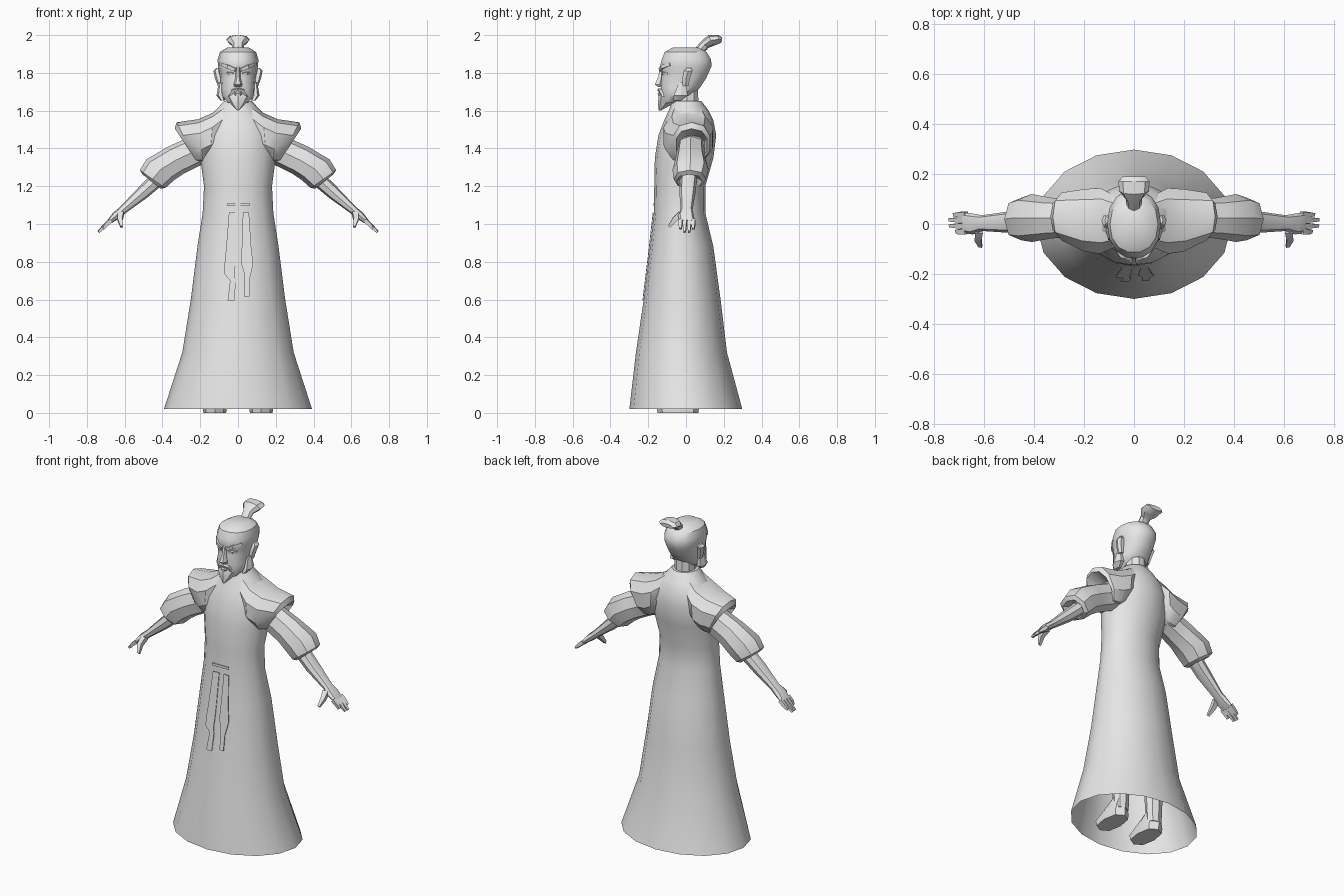
import bpy, bmesh, math
from mathutils import Vector

grey = bpy.data.materials.new("plain grey")
grey.diffuse_color = (0.8, 0.8, 0.8, 1)


def loft(name, rings, caps=(True, True), mirror=False):
    """Skin a list of equal-length point rings into one object."""
    bm = bmesh.new()
    vs = [[bm.verts.new(p) for p in r] for r in rings]
    n = len(rings[0])
    for a, b in zip(vs, vs[1:]):
        for i in range(n):
            j = (i + 1) % n
            bm.faces.new((a[i], a[j], b[j], b[i]))
    if caps[0]:
        bm.faces.new(vs[0][::-1])
    if caps[1]:
        bm.faces.new(vs[-1])
    bmesh.ops.recalc_face_normals(bm, faces=bm.faces)
    return finish(name, bm, mirror)


def finish(name, bm, mirror=False):
    me = bpy.data.meshes.new(name)
    bm.to_mesh(me)
    bm.free()
    me.materials.append(grey)
    ob = bpy.data.objects.new(name, me)
    bpy.context.collection.objects.link(ob)
    if mirror:
        ob.modifiers.new("mirror", "MIRROR").use_mirror_merge = False
    return ob


def soft(v, e):
    return math.copysign(abs(v) ** e, v)


def level(z, w, y0, y1, n=16, x=0.0, e=1.0):
    """Horizontal ring: half width w, front y0, back y1."""
    out = []
    for i in range(n):
        a = math.tau * i / n
        out.append((x + w * soft(math.cos(a), e),
                    (y0 + y1) / 2 + (y1 - y0) / 2 * soft(math.sin(a), e), z))
    return out


def slice_(top, bot, y0, y1, n=8, e=0.85):
    """Ring across a limb, given its top and bottom as (x, z)."""
    t, b = Vector((top[0], 0, top[1])), Vector((bot[0], 0, bot[1]))
    c, u = (t + b) / 2, (t - b) / 2
    out = []
    for i in range(n):
        a = math.tau * i / n
        p = c + u * soft(math.cos(a), e)
        out.append((p.x, (y0 + y1) / 2 + (y1 - y0) / 2 * soft(math.sin(a), e), p.z))
    return out


def stick(name, pts, mirror=True):
    """Tapered square bar through (x, y, z, radius) points."""
    rings = []
    d = (Vector(pts[-1][:3]) - Vector(pts[0][:3])).normalized()
    s = d.cross(Vector((0, 1, 0.2))).normalized()
    t = d.cross(s)
    for x, y, z, r in pts:
        c = Vector((x, y, z))
        rings.append([c + s * r + t * r, c + s * r - t * r, c - s * r - t * r, c - s * r + t * r])
    return loft(name, rings, mirror=mirror)


# Long robe, open at the hem
ROBE = [(.02, .392, -.30, .298), (.32, .295, -.265, .217), (.6, .25, -.224, .183),
        (.88, .215, -.19, .145), (1.06, .187, -.17, .102), (1.2, .18, -.168, .102),
        (1.35, .2, -.165, .145), (1.47, .2, -.146, .16), (1.55, .17, -.115, .145),
        (1.6, .12, -.092, .12), (1.65, .075, -.075, .082)]
loft("robe", [level(*r) for r in ROBE], caps=(False, True))
loft("neck", [level(1.62, .062, -.06, .07, 10), level(1.74, .06, -.05, .065, 10)])

# Flared vest shoulders, folded in at the armhole
loft("vest_shoulder", [
    slice_((.07, 1.635), (.1, 1.38), -.10, .12, 10),
    slice_((.13, 1.59), (.15, 1.34), -.125, .15, 10),
    slice_((.21, 1.555), (.185, 1.32), -.115, .145, 10),
    slice_((.325, 1.538), (.215, 1.32), -.07, .13, 10),
    slice_((.335, 1.505), (.22, 1.335), -.055, .115, 10),
    slice_((.25, 1.47), (.2, 1.35), -.04, .10, 10)], mirror=True)

# Puffed sleeve with the cuff turned inwards
loft("sleeve", [
    slice_((.2, 1.49), (.17, 1.32), -.045, .105),
    slice_((.27, 1.455), (.21, 1.305), -.05, .10),
    slice_((.37, 1.41), (.29, 1.265), -.058, .105),
    slice_((.485, 1.342), (.335, 1.235), -.072, .12),
    slice_((.52, 1.285), (.385, 1.19), -.065, .105),
    slice_((.505, 1.262), (.41, 1.188), -.05, .085),
    slice_((.46, 1.27), (.40, 1.215), -.03, .06)], mirror=True)

# Forearm and palm
loft("forearm", [
    slice_((.445, 1.275), (.39, 1.215), -.03, .06),
    slice_((.53, 1.19), (.48, 1.14), -.035, .05),
    slice_((.625, 1.09), (.592, 1.06), -.028, .035),
    slice_((.662, 1.06), (.628, 1.03), -.042, .042),
    slice_((.69, 1.022), (.668, 1.005), -.036, .046)], mirror=True)

# Fingers and thumb
for i, (y, tx, tz) in enumerate([(-.03, .712, .975), (-.007, .738, .958),
                                 (.017, .74, .958), (.038, .722, .975)]):
    stick("finger_%d" % (i + 1), [(.672, y, 1.02, .011), (.7, y, .995, .010), (tx, y, tz, .006)])
stick("thumb", [(.62, -.025, 1.055, .016), (.625, -.06, 1.025, .013), (.615, -.09, .985, .007)])

# Head
loft("head", [level(*r, n=14, e=.9) for r in [
    (1.64, .05, -.125, -.05), (1.68, .088, -.13, .03), (1.72, .09, -.135, .075),
    (1.77, .094, -.133, .108), (1.805, .1, -.128, .125), (1.835, .106, -.14, .138),
    (1.87, .108, -.132, .136), (1.91, .096, -.115, .112), (1.935, .055, -.07, .07)]])

# Ears and side whiskers
loft("ear", [level(1.73, .012, -.02, .015, 6, .095), level(1.775, .02, -.022, .025, 6, .103),
             level(1.81, .018, -.015, .038, 6, .112), level(1.825, .008, 0, .03, 6, .108)], mirror=True)
loft("side_whisker", [level(1.655, .012, -.07, -.02, 6, .082), level(1.68, .022, -.07, .015, 6, .092),
                      level(1.75, .012, -.04, .0, 6, .09)], mirror=True)

# Pointed beard
loft("beard", [level(1.6, .004, -.145, -.135, 8), level(1.635, .038, -.148, -.07, 8),
               level(1.675, .066, -.146, -.04, 8), level(1.70, .05, -.138, -.04, 8)])

# Nose, brows, eyes and mouth
loft("nose", [level(1.725, .02, -.15, -.11, 6), level(1.738, .023, -.168, -.11, 6),
              level(1.78, .012, -.15, -.11, 6), level(1.83, .012, -.138, -.11, 6)])
stick("brow", [(.012, -.136, 1.815, .009), (.05, -.125, 1.832, .010), (.085, -.082, 1.845, .007)])
stick("eyelid", [(.022, -.124, 1.795, .006), (.045, -.119, 1.797, .008), (.068, -.095, 1.797, .005)])
stick("moustache", [(.0, -.144, 1.712, .007), (.028, -.135, 1.705, .008), (.044, -.121, 1.675, .005)])
loft("lower_lip", [level(1.68, .018, -.15, -.12, 6), level(1.69, .022, -.152, -.12, 6),
                   level(1.697, .016, -.147, -.12, 6)])


# Topknot leaning backwards
def tilted(c, w, h, d, n=8):
    """Ring at (y, z) centre, normal to direction d (y, z)."""
    d = Vector(d).normalized()
    return [(w * math.cos(a), c[0] - d.y * h * math.sin(a), c[1] + d.x * h * math.sin(a))
            for a in (math.tau * i / n for i in range(n))]


loft("topknot", [tilted((.06, 1.885), .05, .04, (.5, 1)), tilted((.078, 1.925), .03, .026, (.6, 1)),
                 tilted((.1, 1.95), .032, .026, (.9, 1)), tilted((.132, 1.972), .06, .032, (1, .45)),
                 tilted((.172, 1.978), .062, .024, (1, .1)), tilted((.19, 1.975), .045, .013, (1, -.1))])


# Two sash ends hanging down the front
def robe_front(z):
    for (z0, _, a, _), (z1, _, b, _) in zip(ROBE, ROBE[1:]):
        if z0 <= z <= z1:
            return a + (b - a) * (z - z0) / (z1 - z0)


def sash(name, rows):
    rings = []
    for z, x0, x1 in rows:
        y = robe_front(z) - .006
        rings.append([(x0, y, z), (x1, y, z), (x1, y + .004, z), (x0, y + .004, z)])
    loft(name, rings)


sash("sash_end_left", [(1.06, -.048, -.006), (.88, -.062, -.01), (.78, -.072, -.014), (.735, -.072, -.018),
                       (.70, -.042, -.012), (.595, -.055, -.018)])
sash("sash_end_right", [(1.06, .026, .058), (.88, .02, .07), (.79, .016, .08), (.75, .03, .072),
                        (.71, .034, .062), (.615, .032, .06)])
sash("sash_knot", [(1.11, -.055, .06), (1.095, -.055, .06)])

# Legs and shoes under the robe
loft("leg", [level(.05, .045, -.01, .07, 8, .12), level(.3, .055, -.03, .08, 8, .12),
             level(.62, .07, -.06, .08, 8, .11)], mirror=True)
loft("shoe", [level(0, .06, -.15, .065, 8, .123, .8), level(.03, .064, -.157, .07, 8, .123, .8),
              level(.07, .056, -.11, .07, 8, .123), level(.12, .047, -.02, .072, 8, .12)], mirror=True)

# Smooth shading with hard creases kept
bpy.ops.object.select_all(action="SELECT")
bpy.context.view_layer.objects.active = bpy.data.objects["robe"]
bpy.ops.object.shade_smooth_by_angle(angle=math.radians(32))
